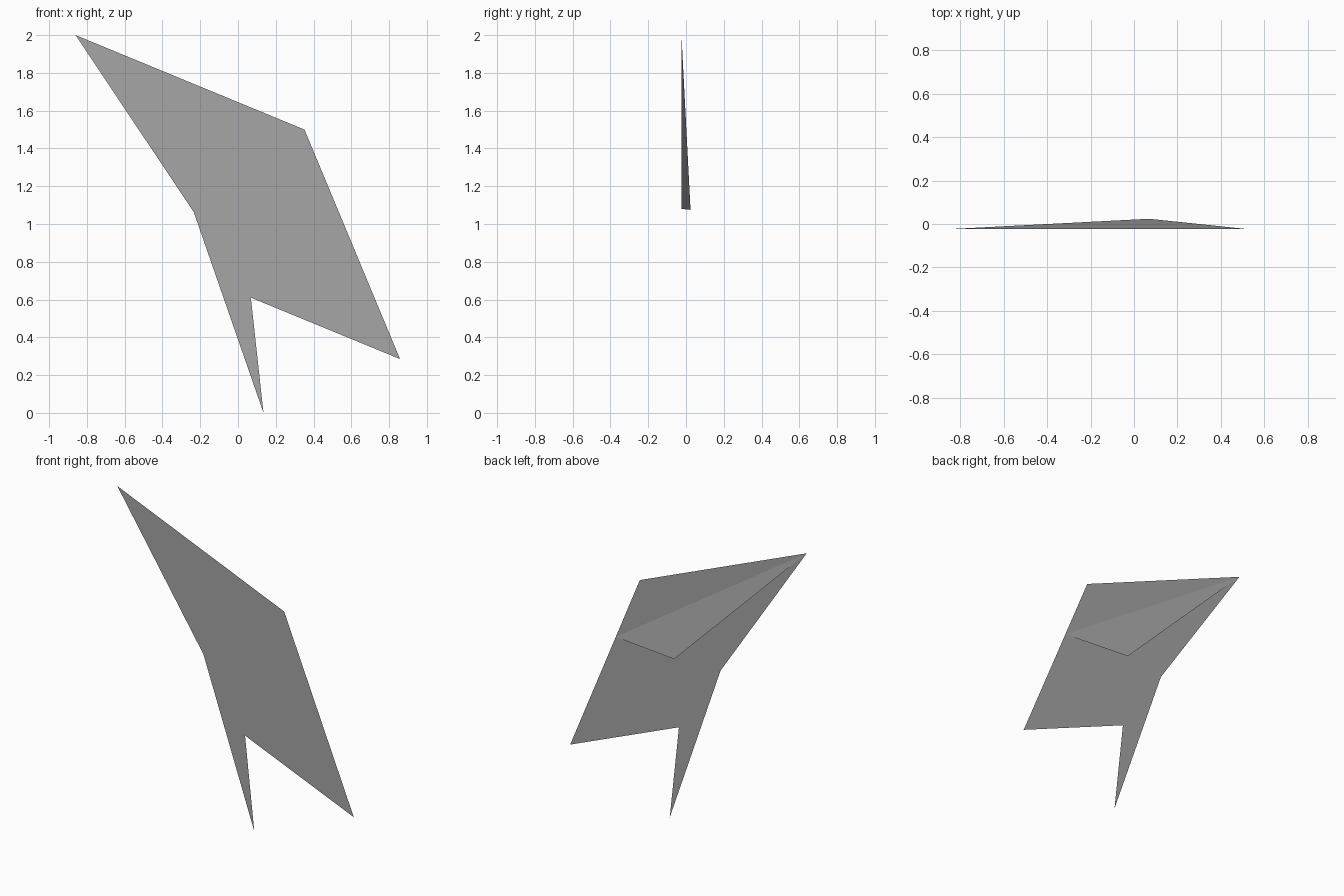
import bpy
import bmesh

cube = bpy.data.objects.get("Cube")
if cube:
    bpy.data.objects.remove(cube, do_unlink=True)

# Single matte grey
grey = bpy.data.materials.new("mid_grey")
grey.use_nodes = True
colour = (0.38, 0.38, 0.38, 1)
grey.diffuse_color = colour
grey.node_tree.nodes["Principled BSDF"].inputs["Base Color"].default_value = colour

BACK = 0.024    # half the depth of the folded shape


def panel(name, points):
    """Make one thin flat panel from its outline."""
    bm = bmesh.new()
    face = bm.faces.new([bm.verts.new(p) for p in points])
    bmesh.ops.triangulate(bm, faces=[face])
    mesh = bpy.data.meshes.new(name)
    bm.to_mesh(mesh)
    bm.free()
    mesh.materials.append(grey)
    obj = bpy.data.objects.new(name, mesh)
    bpy.context.collection.objects.link(obj)
    return obj


# Flat sheet: long upper point, right edge, lower corner, notch, thin lower spike
tip = (-0.86, 2.0)
outline = [tip, (-0.03, 1.17), (-0.235, 1.065), (0.135, 0.0),
           (0.045, 0.645), (0.068, 0.61), (0.858, 0.285), (0.352, 1.5)]
panel("flat_sheet", [(x, -BACK, z) for x, z in outline])

# Flap hinged along the diagonal and lifted away from the back of the sheet
panel("folded_flap", [(tip[0], -BACK, tip[1]),
                      (0.527, -BACK, 1.08),
                      (0.07, BACK, 1.075)])
